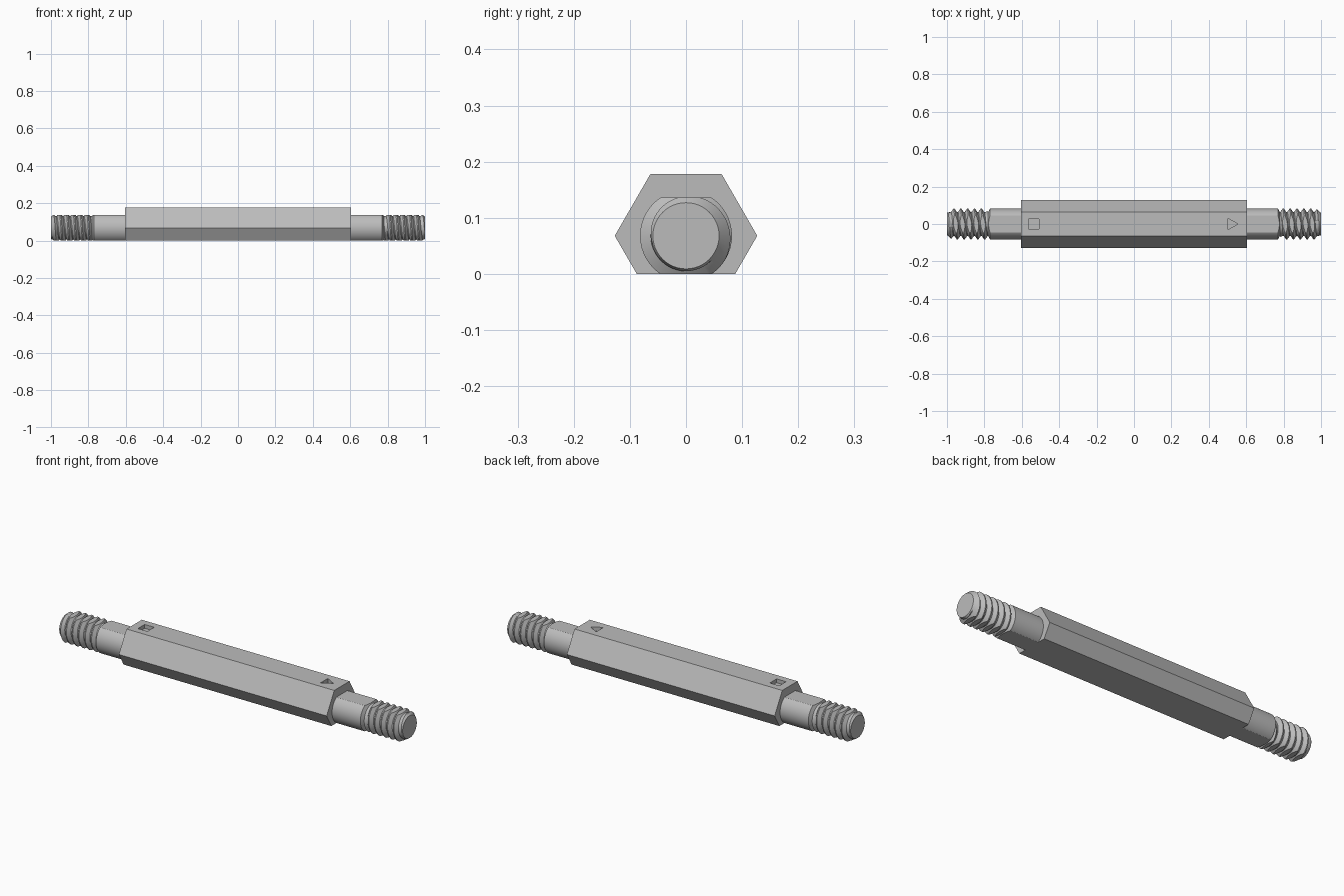
import bpy, bmesh, math

if "Cube" in bpy.data.objects:
    bpy.data.objects.remove(bpy.data.objects["Cube"])

AXIS_Z = 0.068                      # height of the rod axis
BODY_R, BODY_X = 0.127, 0.605       # hexagonal body
CREST, ROOT, TIP = 0.082, 0.063, 0.059
THREAD_X, PITCH, SEG = 0.78, 0.0365, 48

steel = bpy.data.materials.new("plain steel grey")
steel.use_nodes = True
COLOR = (0.5, 0.5, 0.5, 1)
steel.diffuse_color = COLOR
steel.node_tree.nodes["Principled BSDF"].inputs["Base Color"].default_value = COLOR


def make_object(name, bm):
    bmesh.ops.recalc_face_normals(bm, faces=bm.faces)
    mesh = bpy.data.meshes.new(name)
    bm.to_mesh(mesh)
    bm.free()
    mesh.materials.append(steel)
    obj = bpy.data.objects.new(name, mesh)
    bpy.context.collection.objects.link(obj)
    return obj


def prism(name, points, direction):
    """Extrude a flat polygon along a direction."""
    bm = bmesh.new()
    face = bm.faces.new([bm.verts.new(p) for p in points])
    new = bmesh.ops.extrude_face_region(bm, geom=[face])["geom"]
    bmesh.ops.translate(bm, vec=direction,
                        verts=[v for v in new if isinstance(v, bmesh.types.BMVert)])
    return make_object(name, bm)


def select_only(obj):
    bpy.ops.object.select_all(action='DESELECT')
    obj.select_set(True)
    bpy.context.view_layer.objects.active = obj


def boolean(obj, cutter, operation):
    """Apply a boolean and discard its cutter."""
    mod = obj.modifiers.new("cut", 'BOOLEAN')
    mod.object, mod.operation, mod.solver = cutter, operation, 'EXACT'
    select_only(obj)
    bpy.ops.object.modifier_apply(modifier=mod.name)
    bpy.data.objects.remove(cutter)


# Hexagonal body with its lower part cut off level
low_y = BODY_R - AXIS_Z / math.sqrt(3)
top_z = AXIS_Z + BODY_R * math.sqrt(3) / 2
half = [(low_y, 0), (BODY_R, AXIS_Z), (BODY_R / 2, top_z)]
outline = half + [(-y, z) for y, z in reversed(half)]
body = prism("hex_body", [(-BODY_X, y, z) for y, z in outline], (2 * BODY_X, 0, 0))

# Engraved square and triangle marks
floor = top_z - 0.02
square = [(-0.563, -0.028), (-0.508, -0.028), (-0.508, 0.028), (-0.563, 0.028)]
triangle = [(0.502, -0.03), (0.556, 0), (0.502, 0.03)]
for name, shape in (("square_cutter", square), ("triangle_cutter", triangle)):
    cutter = prism(name, [(x, y, floor) for x, y in shape], (0, 0, 0.1))
    boolean(body, cutter, 'DIFFERENCE')


def thread_radius(x, phase):
    """Trapezoid thread profile, limited by the end chamfer."""
    ramp = min(max((abs(phase % 1 - 0.5) - 0.06) / 0.36, 0), 1)
    return min(ROOT + (CREST - ROOT) * ramp, TIP + (1 - x) * 0.9)


def threaded_end(name, side):
    bm = bmesh.new()

    def vert(x, r, a):
        return bm.verts.new((side * x, side * r * math.cos(a), AXIS_Z + r * math.sin(a)))

    # Smooth neck
    angles = [2 * math.pi * i / SEG for i in range(SEG)]
    rings = [[vert(x, r, a) for a in angles]
             for x, r in ((BODY_X - 0.005, CREST), (THREAD_X - 0.01, CREST), (THREAD_X, ROOT))]
    for r0, r1 in zip(rings, rings[1:]):
        for i in range(SEG):
            j = (i + 1) % SEG
            bm.faces.new((r0[i], r0[j], r1[j], r1[i]))
    bm.faces.new(rings[0])

    # Helical thread, following the turns and clamped to the threaded length
    stops = [t + p for t in range(-1, int((1 - THREAD_X) / PITCH) + 3)
             for p in (0.08, 0.44, 0.56, 0.92)]
    columns = []
    for i in range(SEG + 1):
        a, turn = 2 * math.pi * i / SEG, i / SEG
        column = []
        for s in stops:
            x = min(max(THREAD_X + PITCH * (s + turn - 0.5), THREAD_X), 1)
            r = thread_radius(x, (x - THREAD_X) / PITCH + 0.5 - turn)
            r = min(r, ROOT + (x - THREAD_X) * 2)
            r = TIP if x >= 1 else r
            column.append(vert(x, r, a))
        columns.append(column)
    for c0, c1 in zip(columns, columns[1:]):
        for k in range(len(stops) - 1):
            bm.faces.new((c0[k], c1[k], c1[k + 1], c0[k + 1]))
    bmesh.ops.remove_doubles(bm, verts=bm.verts, dist=0.00002)

    # Close the seam: both sides of it carry the same helix points
    bmesh.ops.holes_fill(bm, edges=[e for e in bm.edges if e.is_boundary], sides=0)
    obj = make_object(name, bm)

    # Flats above and below
    slab = [(-2, -1, 0), (2, -1, 0), (2, 1, 0), (-2, 1, 0)]
    boolean(obj, prism("flat_cutter", slab, (0, 0, 2 * AXIS_Z)), 'INTERSECT')
    select_only(obj)
    bpy.ops.object.shade_smooth_by_angle(angle=math.radians(25))


threaded_end("right_threaded_end", -1)
threaded_end("left_threaded_end", 1)
